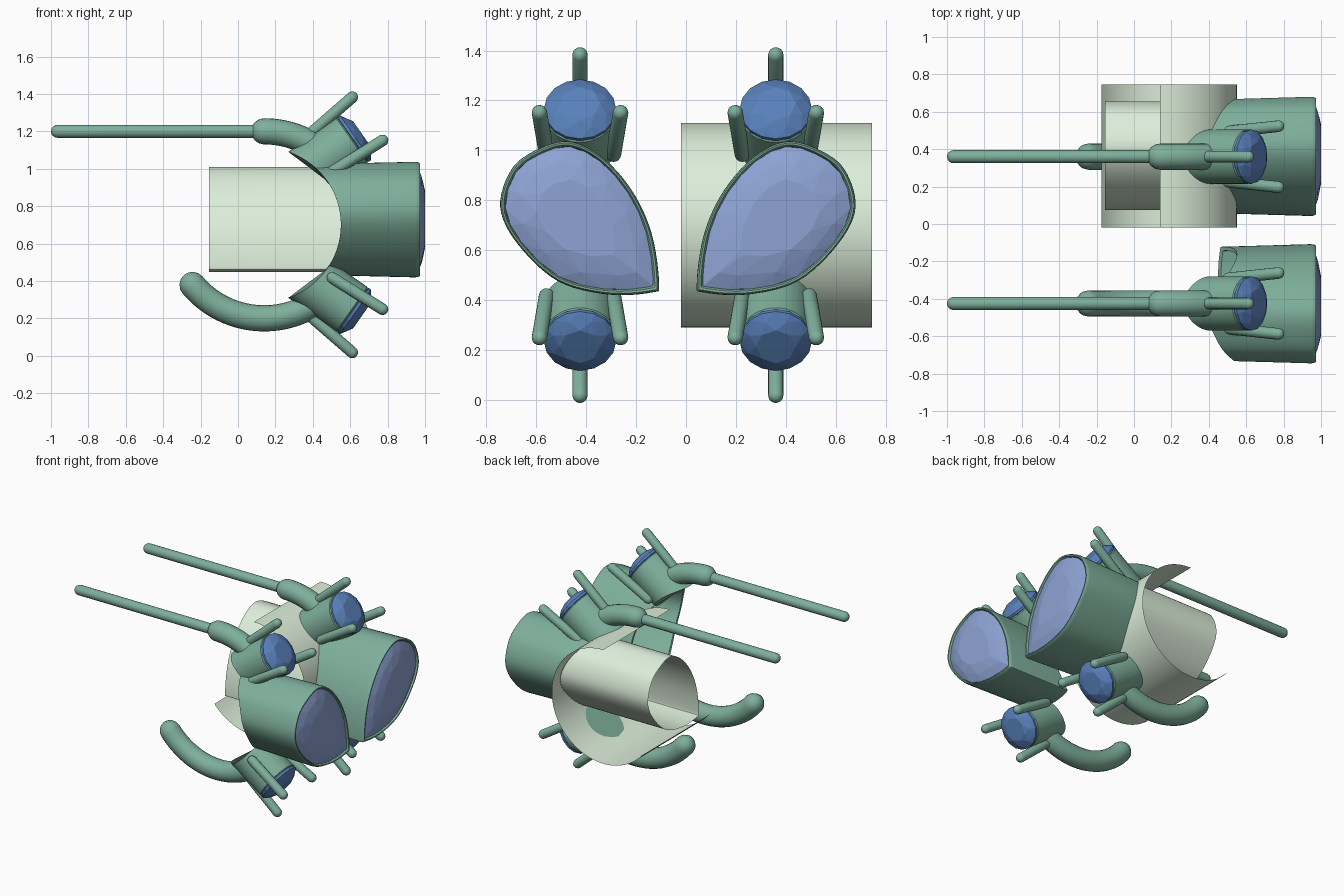
import bpy, bmesh, math
from mathutils import Vector

if "Cube" in bpy.data.objects:
    bpy.data.objects.remove(bpy.data.objects["Cube"])

OX, OZ, R = 0.14, 0.70, 0.41          # wrap-around guide cylinder, axis along y
AX = math.radians(35)                 # tilt of the round settings
D, U = Vector((math.cos(AX), math.sin(AX))), Vector((-math.sin(AX), math.cos(AX)))
MID = -0.0325                         # mirror plane between the two pieces


def material(name, rgb):
    m = bpy.data.materials.new(name)
    m.diffuse_color = (*rgb, 1)
    m.use_nodes = True
    m.node_tree.nodes["Principled BSDF"].inputs["Base Color"].default_value = m.diffuse_color
    return m


GREEN = material("green_metal", (0.21, 0.43, 0.33))
PALE = material("pale_sheet", (0.72, 0.86, 0.70))
BLUE = material("blue_gem", (0.10, 0.22, 0.50))
LIGHT = material("light_gem", (0.27, 0.37, 0.66))


def finish(bm, name, mat, smooth=True):
    bmesh.ops.recalc_face_normals(bm, faces=bm.faces)
    me = bpy.data.meshes.new(name)
    bm.to_mesh(me)
    bm.free()
    ob = bpy.data.objects.new(name, me)
    bpy.context.collection.objects.link(ob)
    me.materials.append(mat)
    if smooth:
        bpy.ops.object.select_all(action='DESELECT')
        ob.select_set(True)
        bpy.context.view_layer.objects.active = ob
        bpy.ops.object.shade_smooth_by_angle(angle=math.radians(40))
    return ob


def loft(rows, name, mat, caps=False, ring=True, loop=False):
    """Skin a list of equal-length point rows."""
    bm = bmesh.new()
    vs = [[bm.verts.new(p) for p in r] for r in rows]
    n = len(rows[0])
    for i in range(len(rows) if loop else len(rows) - 1):
        a, b = vs[i], vs[(i + 1) % len(rows)]
        for j in range(n if ring else n - 1):
            k = (j + 1) % n
            bm.faces.new((a[j], a[k], b[k], b[j]))
    if caps:
        bm.faces.new(vs[0])
        bm.faces.new(vs[-1])
    return finish(bm, name, mat)


def rod(path, r, name, n=20):
    """Round-ended rod along a path."""
    p = [Vector(q) for q in path]
    rows = []

    def ring(c, t, rad):
        side = Vector((0, 1, 0)) if abs(t.y) < 0.9 else Vector((1, 0, 0))
        a = t.cross(side).normalized()
        b = t.cross(a)
        rows.append([c + rad * (math.cos(2 * math.pi * k / n) * a + math.sin(2 * math.pi * k / n) * b)
                     for k in range(n)])

    t0, t1 = (p[1] - p[0]).normalized(), (p[-1] - p[-2]).normalized()
    angs = [math.radians(a) for a in (85, 65, 45, 22)]
    for a in angs:
        ring(p[0] - t0 * r * math.sin(a), t0, r * math.cos(a))
    for i, c in enumerate(p):
        ring(c, (p[min(i + 1, len(p) - 1)] - p[max(i - 1, 0)]).normalized(), r)
    for a in reversed(angs):
        ring(p[-1] + t1 * r * math.sin(a), t1, r * math.cos(a))
    return loft(rows, name, GREEN, caps=True)


def hull(points, name, mat):
    """Flat-faceted gem."""
    bm = bmesh.new()
    for p in points:
        bm.verts.new(p)
    bmesh.ops.convex_hull(bm, input=bm.verts)
    return finish(bm, name, mat, smooth=False)


# pear outline in (y, z), tip at lower left
KEY = [(0.043, 0.465), (0.072, 0.43), (0.25, 0.422), (0.45, 0.476), (0.61, 0.624), (0.68, 0.772),
       (0.635, 0.924), (0.53, 1.004), (0.403, 1.036), (0.27, 0.972), (0.15, 0.836), (0.072, 0.664)]
CEN = Vector((0.39, 0.73))


def pear(scale, per=6, shift=0.0):
    pts, n = [], len(KEY)
    for i in range(n):
        a, b, c, d = (Vector(KEY[(i + k) % n]) for k in (-1, 0, 1, 2))
        for s in range(per):
            t = (s + shift) / per
            q = 0.5 * (2 * b + (c - a) * t + (2 * a - 5 * b + 4 * c - d) * t * t
                       + (3 * b - a - 3 * c + d) * t ** 3)
            pts.append(CEN + (q - CEN) * scale)
    return pts


def arc_x(z):
    return OX + math.sqrt(R * R - (z - OZ) ** 2)


def arc(r, a0, a1, y, n=24):
    out = []
    for i in range(n + 1):
        a = math.radians(a0 + (a1 - a0) * i / n)
        out.append((OX + r * math.cos(a), y, OZ + r * math.sin(a)))
    return out


def setting(yc, sg, tag):
    """Round stone in a three-prong cup, sg=-1 flips it below the mid height."""
    def P(t, r, ang):
        u, v = r * math.cos(ang), r * math.sin(ang)
        q = Vector((0.60, 0.445)) + D * t + U * u
        return Vector((q.x, yc + v, OZ + sg * q.y))

    n = 40
    ring = [2 * math.pi * k / n for k in range(n)]
    # cup, its back trimmed to the guide cylinder
    back = [P(math.sqrt(R * R - (0.1 + 0.145 * math.cos(a)) ** 2) - 0.632, 0.145, a) for a in ring]
    loft([back, [P(0.01, 0.145, a) for a in ring], [P(0.02, 0.135, a) for a in ring]],
         tag + "_cup", GREEN, caps=True)
    # stone
    pts = [P(-0.1, 0, 0)]
    for t, r, m, s in ((0.02, 0.145, 16, 0), (0.035, 0.145, 16, 0), (0.058, 0.115, 8, 0.5), (0.075, 0.08, 8, 0)):
        pts += [P(t, r, 2 * math.pi * (k + s) / m) for k in range(m)]
    hull(pts, tag + "_round_gem", BLUE)
    # prongs
    for k in range(3):
        a = 2 * math.pi * k / 3
        rod([P(-0.17, 0.155, a), P(0.145, 0.188, a)], 0.031, f"{tag}_prong_{k + 1}", 16)


for tag, yc, flip in (("left", -0.425, True), ("right", 0.36, False)):
    def Y(y):
        return 2 * MID - y if flip else y

    # pear bezel: hollow wall with a rounded front lip
    rows = [[(arc_x(q.y), Y(q.x), q.y) for q in pear(0.96)]]
    for x, s in ((0.945, 1.0), (0.962, 0.995), (0.972, 0.975), (0.97, 0.95), (0.955, 0.925)):
        rows.append([(x, Y(q.x), q.y) for q in pear(s)])
    rows.append([(arc_x(q.y), Y(q.x), q.y) for q in pear(0.90)])
    loft(rows, tag + "_pear_bezel", GREEN, loop=True)

    # pear gem
    pts = [(0.72, Y(CEN.x), CEN.y)]
    for x, s, per, sh in ((0.95, 0.93, 2, 0), (0.96, 0.93, 2, 0), (0.983, 0.75, 1, 0.5), (1.0, 0.5, 1, 0)):
        pts += [(x, Y(q.x), q.y) for q in pear(s, per, sh)]
    hull(pts, tag + "_pear_gem", LIGHT)

    # round settings above and below
    setting(yc, 1, tag + "_upper")
    setting(yc, -1, tag + "_lower")

    # hooks and straight post
    rod(arc(0.50, 90, 58, yc, 12), 0.07, tag + "_upper_hook")
    rod(arc(0.50, -140, -58, yc), 0.07, tag + "_lower_hook")
    rod([(-0.965, yc, 1.2), (0.12, yc, 1.2)], 0.035, tag + "_post")

# pale curved guide sheet behind one piece
loft([arc(R, 90, -140, y, 60) for y in (-0.02, 0.745)], "curved_sheet", PALE, ring=False)

# pale pear tube running back through the sheet
loft([[(-0.155, q.x, q.y) for q in pear(0.91)],
      [(arc_x(q.y), q.x, q.y) for q in pear(0.91)]], "pear_tube", PALE)
